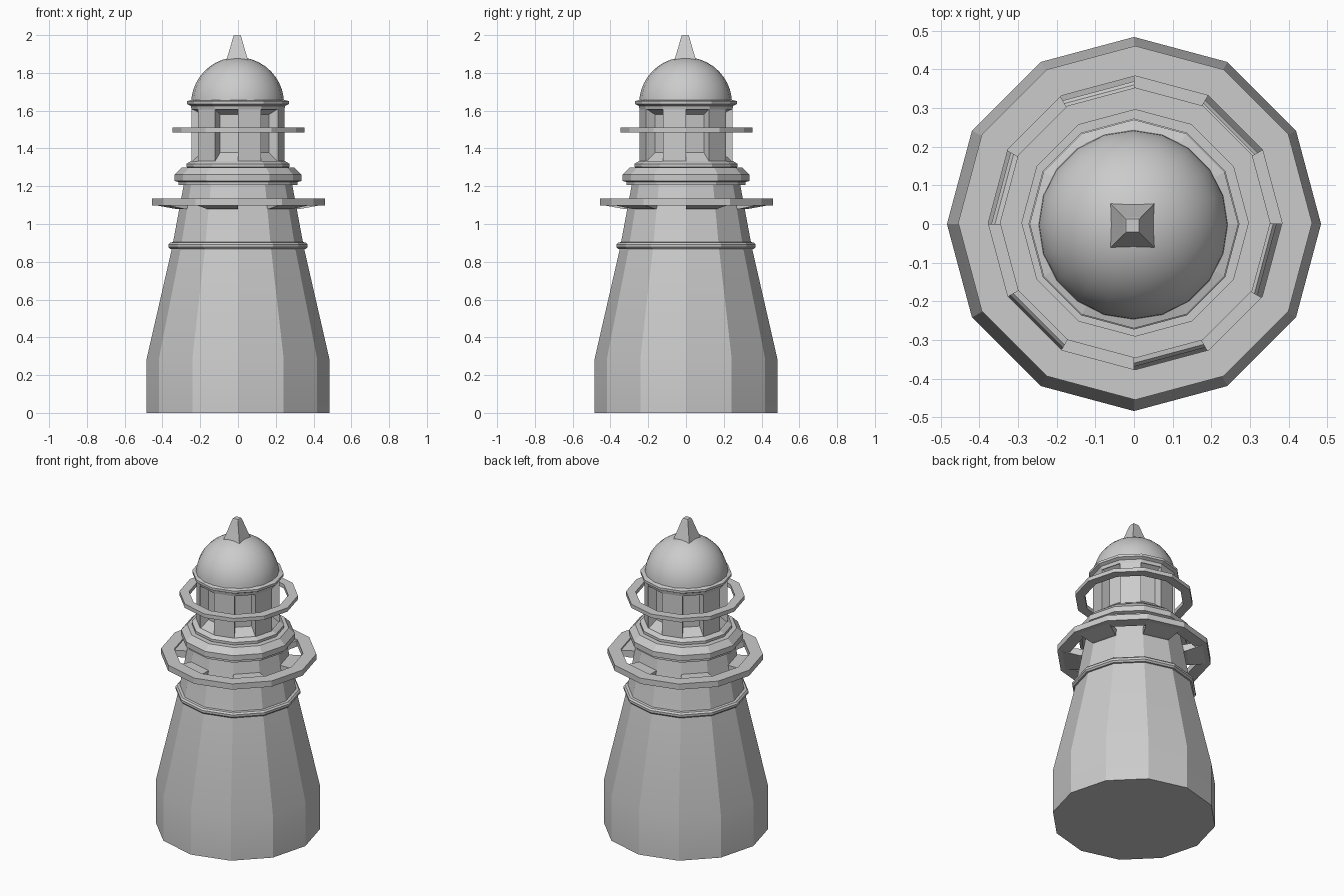
import bpy, bmesh, math

if "Cube" in bpy.data.objects:
    bpy.data.objects.remove(bpy.data.objects["Cube"])

N = 12


def finish(name, bm, smooth=None):
    bmesh.ops.recalc_face_normals(bm, faces=bm.faces)
    me = bpy.data.meshes.new(name)
    bm.to_mesh(me)
    bm.free()
    ob = bpy.data.objects.new(name, me)
    bpy.context.collection.objects.link(ob)
    if smooth:
        bpy.ops.object.select_all(action='DESELECT')
        ob.select_set(True)
        bpy.context.view_layer.objects.active = ob
        bpy.ops.object.shade_smooth_by_angle(angle=math.radians(smooth))
    return ob


def lathe(name, profile, n=N, start=0.0, ring=False, smooth=None, off=0.0):
    """Revolve (radius, z) points; capped solid, or a closed ring."""
    bm = bmesh.new()
    loops = []
    for r, z in profile:
        loops.append([bm.verts.new((off + r * math.cos(start + math.tau * i / n),
                                    off + r * math.sin(start + math.tau * i / n), z))
                      for i in range(n)])
    pairs = list(zip(loops, loops[1:]))
    if ring:
        pairs.append((loops[-1], loops[0]))
    else:
        bm.faces.new(loops[0])
        bm.faces.new(loops[-1])
    for a, b in pairs:
        for i in range(n):
            j = (i + 1) % n
            bm.faces.new((a[i], a[j], b[j], b[i]))
    return finish(name, bm, smooth)


def sectors(name, section, first, off=0.0):
    """Closed (radius, z) section swept over every other facet of the tower."""
    for k in range(first, N, 2):
        bm = bmesh.new()
        ends = []
        for a in (math.tau * k / N, math.tau * (k + 1) / N):
            ends.append([bm.verts.new((off + r * math.cos(a), off + r * math.sin(a), z))
                         for r, z in section])
        a, b = ends
        m = len(section)
        bm.faces.new(a)
        bm.faces.new(b)
        for i in range(m):
            j = (i + 1) % m
            bm.faces.new((a[i], a[j], b[j], b[i]))
        finish(f"{name}_{k // 2 + 1}", bm)


# Tapered tower on a straight base
lathe("tower", [(.484, 0), (.484, .285), (.35, .87), (.285, 1.22)], smooth=20)
lathe("tower_band", [(.34, .865), (.36, .868), (.369, .878), (.369, .892),
                     (.36, .902), (.335, .905)])

# Gallery ring with wedge brackets on alternate facets
lathe("gallery_ring", [(.38, 1.098), (.458, 1.098), (.458, 1.135), (.38, 1.135)],
      ring=True, off=.003)
sectors("gallery_bracket", [(.29, 1.08), (.33, 1.08), (.44, 1.10), (.44, 1.125),
                            (.29, 1.125)], 0)

# Stepped cornice under the lantern
lathe("cornice", [(.28, 1.205), (.315, 1.207), (.315, 1.222), (.336, 1.228),
                  (.336, 1.262), (.30, 1.298)])
lathe("lantern_plinth", [(.255, 1.295), (.273, 1.302), (.273, 1.318), (.25, 1.333)])

# Lantern: recessed core, posts on alternate facets, floating rail
lathe("lantern_core", [(.245, 1.33), (.19, 1.378), (.19, 1.58), (.245, 1.61)])
sectors("lantern_post", [(.185, 1.325), (.245, 1.325), (.245, 1.615), (.185, 1.615)], 1)
lathe("lantern_rail", [(.293, 1.485), (.35, 1.485), (.35, 1.51), (.293, 1.51)],
      ring=True, off=.003)

# Roof rim, dome and spire
lathe("roof_rim", [(.245, 1.605), (.25, 1.625), (.27, 1.635), (.27, 1.65), (.245, 1.657)])
dome = [(.246 * math.cos(t), 1.637 + .246 * math.sin(t))
        for t in (math.radians(88) * i / 10 for i in range(11))]
lathe("dome", dome, n=20, start=math.pi / 2, smooth=40, off=-.002)
q = math.sqrt(2)
lathe("spire", [(.064 * q, 1.845), (.04 * q, 1.925), (.021 * q, 1.992), (.017 * q, 2.0)],
      n=4, start=math.pi / 4, off=-.004)
